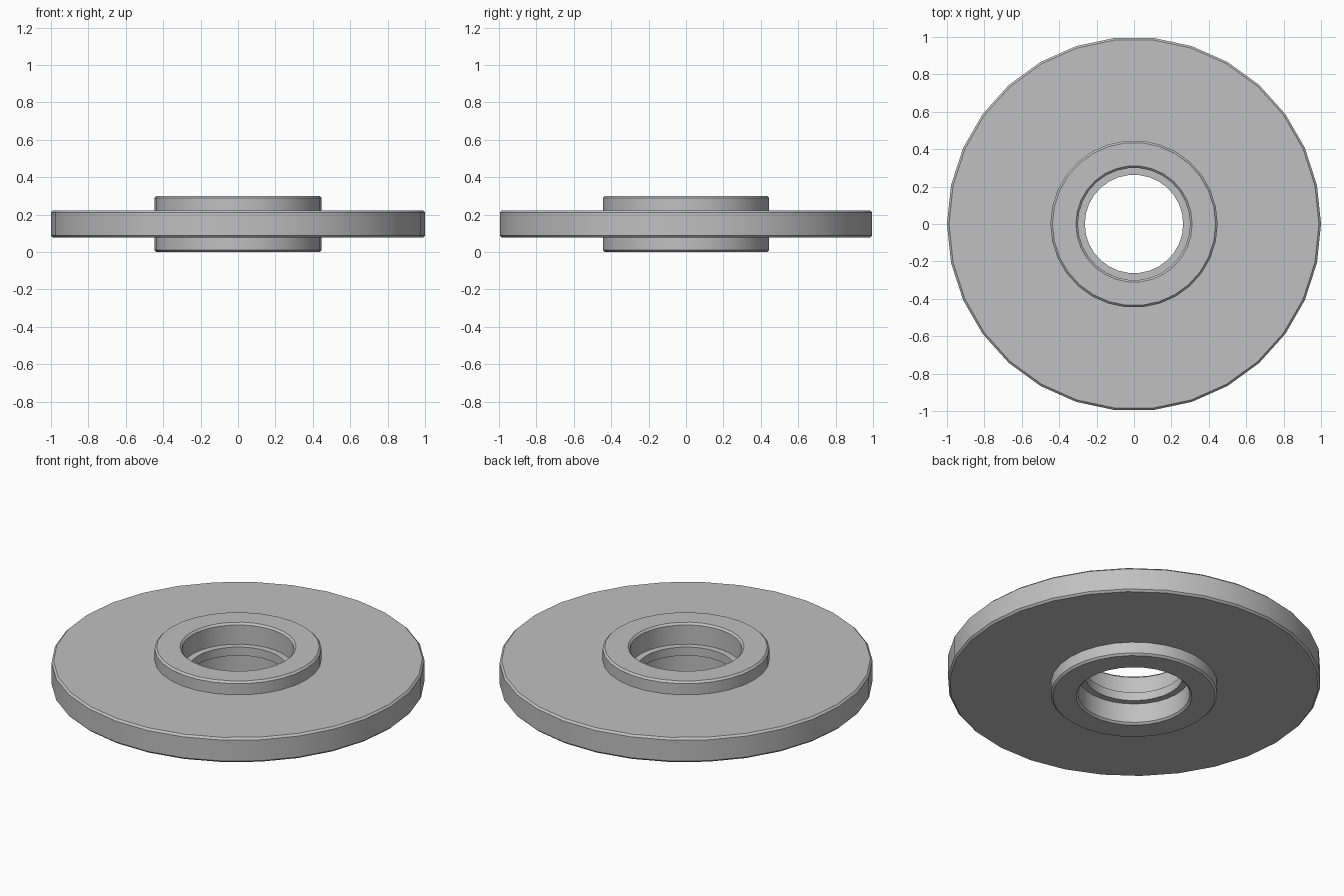
import bpy
import bmesh
import math

cube = bpy.data.objects.get("Cube")
if cube:
    bpy.data.objects.remove(cube, do_unlink=True)

SIDES = 30
MID = 0.15      # height of the symmetry plane
BEVEL = 0.011   # chamfer on every exposed rim

# Plain grey metal
metal = bpy.data.materials.new("grey_metal")
metal.use_nodes = True
grey = (0.53, 0.53, 0.53, 1)
metal.diffuse_color = grey
metal.node_tree.nodes["Principled BSDF"].inputs["Base Color"].default_value = grey

# Upper half of the cross-section (radius, height above the symmetry plane)
flange_r, hub_r, bore_r, lip_r = 1.0, 0.447, 0.3, 0.263
flange_h, hub_h, lip_h = 0.073, 0.15, 0.025
upper = [
    (flange_r, flange_h - BEVEL), (flange_r - BEVEL, flange_h),      # flange rim
    (hub_r, flange_h), (hub_r, hub_h - BEVEL), (hub_r - BEVEL, hub_h),  # hub
    (bore_r + BEVEL, hub_h), (bore_r, hub_h - BEVEL),                # bore mouth
    (bore_r, lip_h), (lip_r, lip_h),                                 # inner lip
]
# Mirror it for the underside
section = upper + [(r, -h) for r, h in reversed(upper)]

# Revolve the closed section into a flanged ring
bm = bmesh.new()
verts = [bm.verts.new((r, 0, MID + h)) for r, h in section]
edges = [bm.edges.new((v, verts[i - 1])) for i, v in enumerate(verts)]
bmesh.ops.spin(bm, geom=verts + edges, cent=(0, 0, 0), axis=(0, 0, 1),
               angle=math.tau, steps=SIDES, use_merge=True)
bmesh.ops.remove_doubles(bm, verts=bm.verts, dist=0.0001)
bmesh.ops.recalc_face_normals(bm, faces=bm.faces)
mesh = bpy.data.meshes.new("flanged_hub")
bm.to_mesh(mesh)
bm.free()
mesh.materials.append(metal)

hub = bpy.data.objects.new("flanged_hub", mesh)
bpy.context.collection.objects.link(hub)
bpy.ops.object.select_all(action='DESELECT')
hub.select_set(True)
bpy.context.view_layer.objects.active = hub
bpy.ops.object.shade_smooth_by_angle(angle=math.radians(30))
